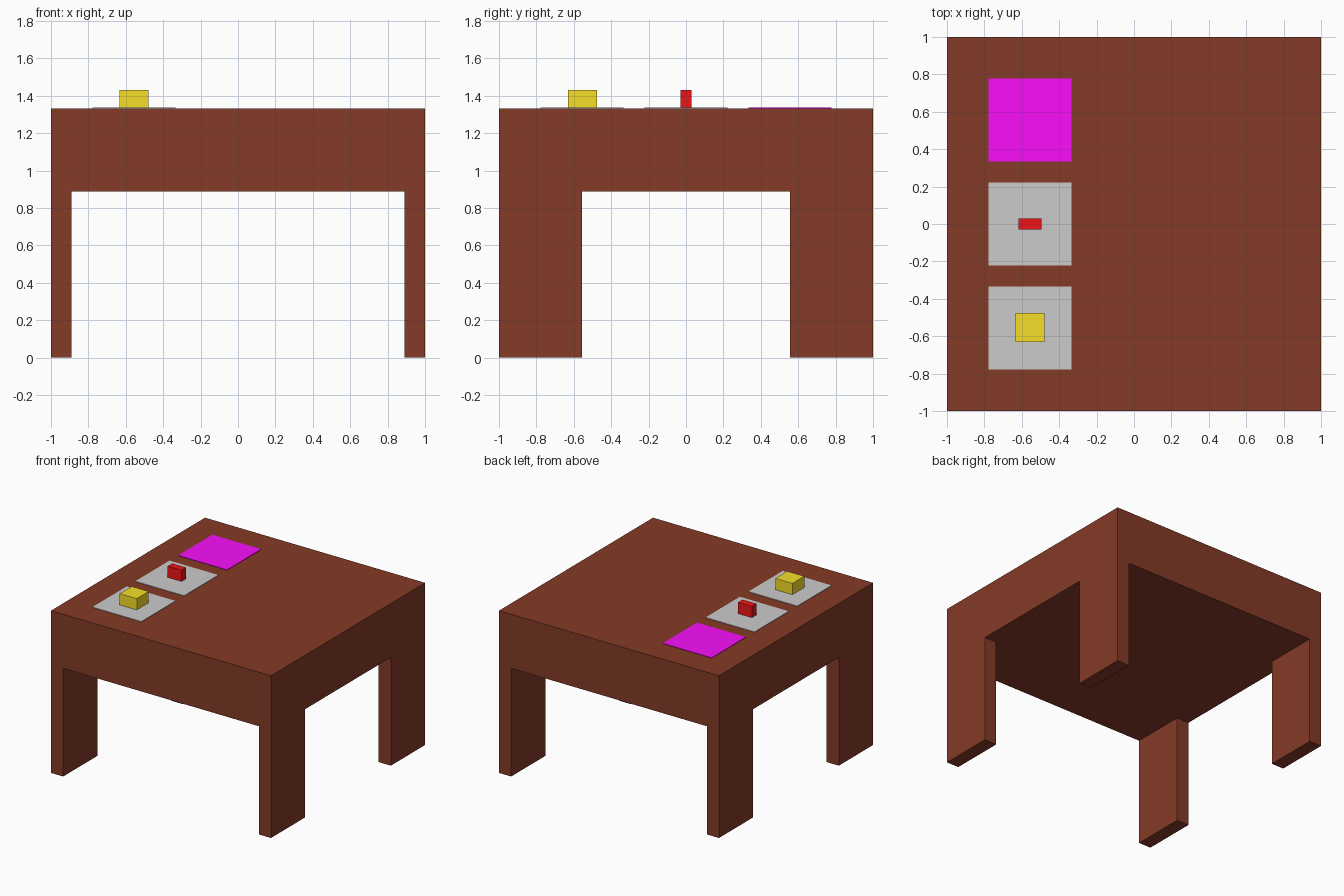
import bpy, bmesh

if "Cube" in bpy.data.objects:
    bpy.data.objects.remove(bpy.data.objects["Cube"])

def material(name, rgb):
    m = bpy.data.materials.new(name)
    m.diffuse_color = (*rgb, 1)
    m.use_nodes = True
    m.node_tree.nodes["Principled BSDF"].inputs["Base Color"].default_value = m.diffuse_color
    return m

def add_mesh(name, bm, mat=None):
    bmesh.ops.recalc_face_normals(bm, faces=bm.faces)
    me = bpy.data.meshes.new(name)
    bm.to_mesh(me)
    bm.free()
    ob = bpy.data.objects.new(name, me)
    bpy.context.collection.objects.link(ob)
    if mat:
        me.materials.append(mat)
    return ob

def cube(bm, centre, size):
    for v in bmesh.ops.create_cube(bm, size=1)["verts"]:
        v.co = [c + s * k for c, s, k in zip(centre, size, v.co)]

def box(name, x, y, z0, size, mat=None):
    bm = bmesh.new()
    cube(bm, (x, y, z0 + size[2] / 2), size)
    return add_mesh(name, bm, mat)

TOP, UNDER = 1.333, 0.889
LEG_X, LEG_Y = 0.889, 0.556
SHEET = 0.0045

wood = material("brown_wood", (0.233, 0.043, 0.020))
magenta = material("magenta", (0.95, 0.005, 0.95))
red = material("red", (0.865, 0.007, 0.008))
yellow = material("yellow", (0.92, 0.734, 0.022))

# Table: thick slab, with the four bottom corners extruded down as legs
bm = bmesh.new()
cube(bm, (0, 0, (TOP + UNDER) / 2), (2, 2, TOP - UNDER))
for axis, d in ((0, LEG_X), (1, LEG_Y)):
    for s in (-1, 1):
        n = [0, 0, 0]
        n[axis] = 1
        bmesh.ops.bisect_plane(bm, geom=bm.verts[:] + bm.edges[:] + bm.faces[:],
                               plane_co=[s * d * k for k in n], plane_no=n)
bm.normal_update()
corners = []
for f in bm.faces:
    c = f.calc_center_median()
    if f.normal.z < -0.9 and abs(c.x) > LEG_X and abs(c.y) > LEG_Y:
        corners.append(f)
ext = bmesh.ops.extrude_face_region(bm, geom=corners)
for g in ext["geom"]:
    if isinstance(g, bmesh.types.BMVert):
        g.co.z = 0
bmesh.ops.delete(bm, geom=[f for f in corners if f.is_valid], context="FACES_ONLY")
bmesh.ops.dissolve_limit(bm, angle_limit=0.01, verts=bm.verts[:], edges=bm.edges[:])
add_mesh("table", bm, wood)

# Square mats in a row along the left side
for name, y, mat in (("front_mat", -0.556, None), ("middle_mat", 0, None),
                     ("back_mat", 0.556, magenta)):
    box(name, -0.556, y, TOP, (0.444, 0.444, SHEET), mat)

# Blocks standing on the mats
box("yellow_block", -0.556, -0.553, TOP + SHEET, (0.155, 0.155, 0.0925), yellow)
box("red_block", -0.556, 0, TOP + SHEET, (0.125, 0.058, 0.0925), red)
